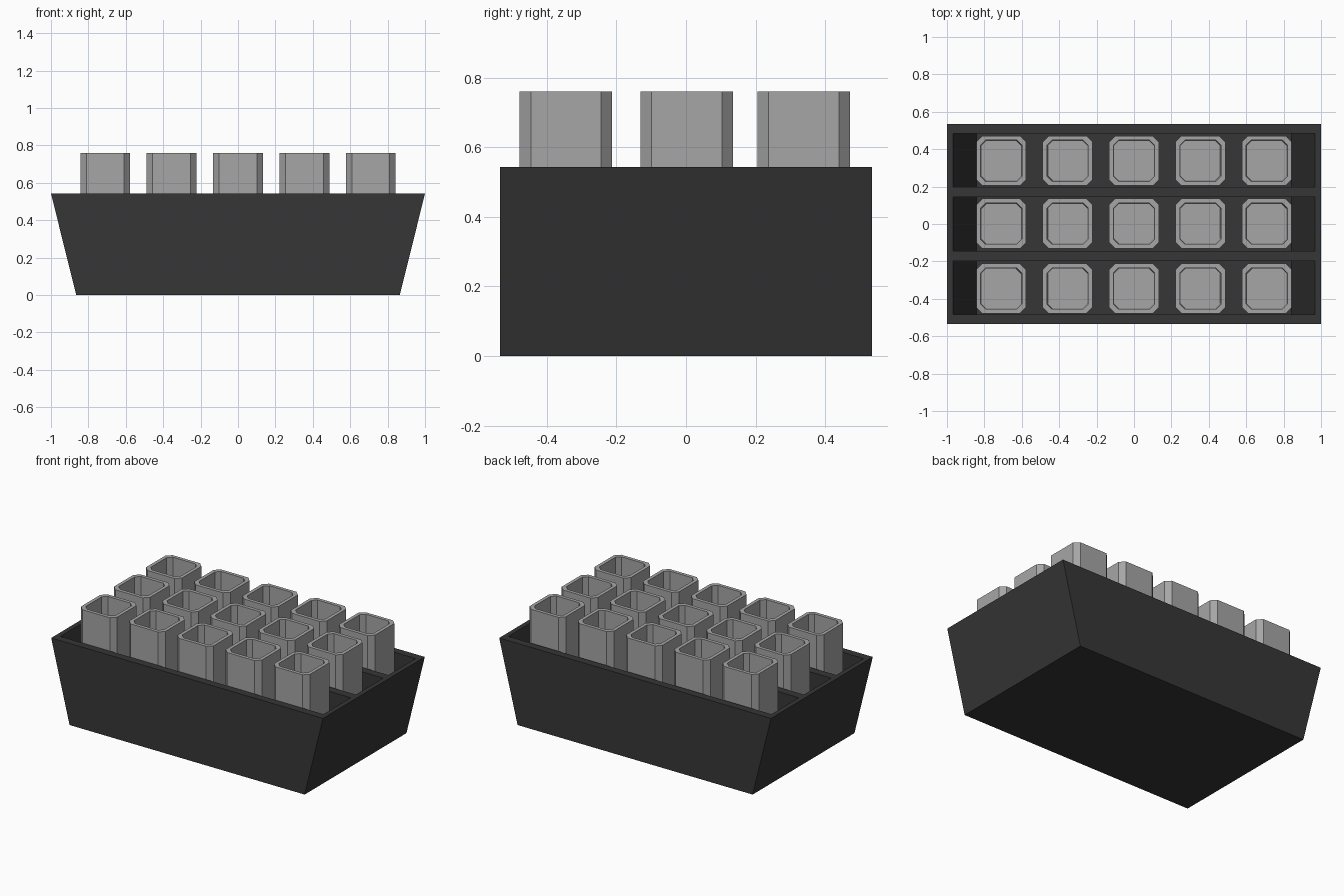
import bpy, bmesh

if "Cube" in bpy.data.objects:
    bpy.data.objects.remove(bpy.data.objects["Cube"])


def material(name, v):
    m = bpy.data.materials.new(name)
    m.diffuse_color = (v, v, v, 1)
    m.use_nodes = True
    m.node_tree.nodes["Principled BSDF"].inputs["Base Color"].default_value = m.diffuse_color
    return m


black = material("black plastic", 0.037)
grey = material("grey plastic", 0.38)


def finish(bm, name, mat):
    bmesh.ops.recalc_face_normals(bm, faces=bm.faces)
    me = bpy.data.meshes.new(name)
    bm.to_mesh(me)
    bm.free()
    me.materials.append(mat)
    ob = bpy.data.objects.new(name, me)
    bpy.context.collection.objects.link(ob)
    return ob


def loft(bm, rings):
    """Skin a stack of closed rings and cap both ends."""
    vs = [[bm.verts.new(p) for p in r] for r in rings]
    for a, b in zip(vs, vs[1:]):
        n = len(a)
        for i in range(n):
            bm.faces.new((a[i], a[(i + 1) % n], b[(i + 1) % n], b[i]))
    bm.faces.new(vs[0])
    bm.faces.new(vs[-1])


def rect(hx, y0, y1, z):
    return [(-hx, y0, z), (hx, y0, z), (hx, y1, z), (-hx, y1, z)]


def octagon(cx, cy, h, c, z):
    k = h - c
    pts = [(-k, -h), (k, -h), (h, -k), (h, k), (k, h), (-k, h), (-h, k), (-h, -k)]
    return [(cx + x, cy + y, z) for x, y in pts]


# Tray with sloping ends
TOP, FLOOR = 0.543, 0.04
bm = bmesh.new()
loft(bm, [rect(0.865, -0.535, 0.535, 0), rect(1.0, -0.535, 0.535, TOP)])
tray = finish(bm, "tray", black)

# Three long troughs cut into the tray, leaving two dividers
slope = 0.135 / TOP
over = 0.1
bm = bmesh.new()
for yc in (-0.341, 0, 0.341):
    loft(bm, [rect(0.968 - slope * (TOP - FLOOR), yc - 0.144, yc + 0.144, FLOOR),
              rect(0.968 + slope * over, yc - 0.144, yc + 0.144, TOP + over)])
cutter = finish(bm, "trough_cutter", black)
mod = tray.modifiers.new("troughs", "BOOLEAN")
mod.operation = "DIFFERENCE"
mod.solver = "EXACT"
mod.object = cutter
bpy.context.view_layer.objects.active = tray
bpy.ops.object.modifier_apply(modifier=mod.name)
bpy.data.objects.remove(cutter)

# Pots: straight chamfered outside, tapering hollow inside
for r, y in enumerate((-0.345, 0.002, 0.338)):
    for c in range(5):
        x = (c - 2) * 0.355
        bm = bmesh.new()
        loft(bm, [octagon(x, y, 0.133, 0.032, FLOOR + 0.001),
                  octagon(x, y, 0.133, 0.032, 0.76),
                  octagon(x, y, 0.11, 0.027, 0.76),
                  octagon(x, y, 0.106, 0.026, FLOOR + 0.03)])
        finish(bm, f"pot_{r + 1}_{c + 1}", grey)
